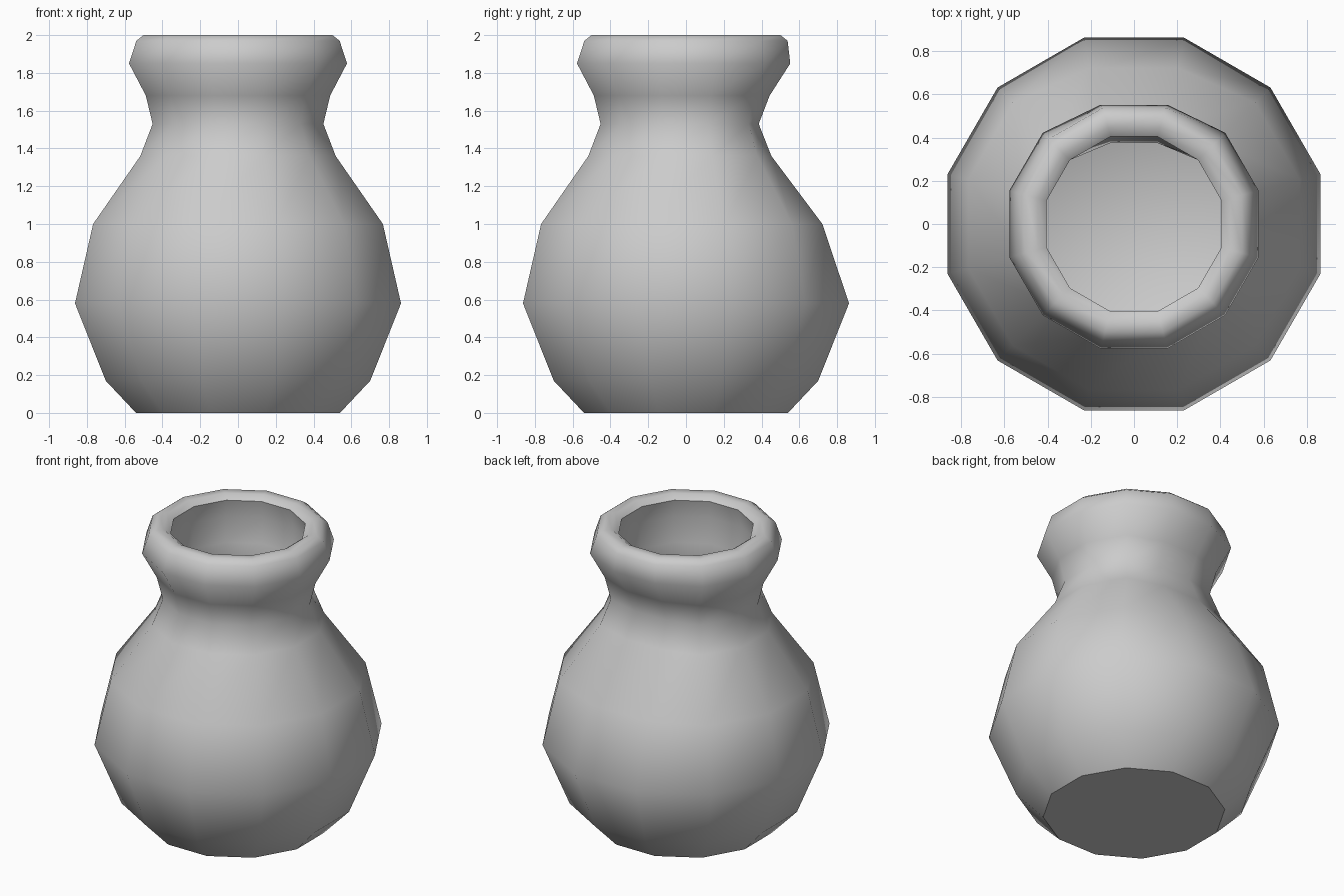
import bpy, bmesh, math

if "Cube" in bpy.data.objects:
    bpy.data.objects.remove(bpy.data.objects["Cube"])

SIDES = 12
# Profile as (height, distance to flat side, inward dent on the back)
OUTER = [(0, .54, 0), (.17, .70, 0), (.58, .863, 0), (1.0, .767, .045),
         (1.36, .517, .065), (1.53, .452, .067), (1.68, .488, .045),
         (1.85, .577, .025), (1.97, .538, 0), (2.0, .50, 0)]
INNER = [(2.0, .445, 0), (1.97, .405, 0), (1.85, .43, 0), (1.68, .415, 0),
         (1.53, .405, .03), (1.36, .46, .04), (1.0, .71, .04),
         (.58, .80, 0), (.2, .64, 0), (.08, .50, 0)]

bm = bmesh.new()


def ring(z, r, dent):
    R = r / math.cos(math.pi / SIDES)
    verts = []
    for i in range(SIDES):
        a = math.radians(15) + i * math.tau / SIDES
        x, y = R * math.cos(a), R * math.sin(a)
        if y > r * .9:          # the two back corners are pushed in
            y -= dent
        verts.append(bm.verts.new((x, y, z)))
    return verts


# Outer wall, rolled lip and cavity as one continuous skin
rings = [ring(*p) for p in OUTER + INNER]
for a, b in zip(rings, rings[1:]):
    for i in range(SIDES):
        j = (i + 1) % SIDES
        bm.faces.new((a[i], a[j], b[j], b[i]))

# Base and cavity floor
base = bm.faces.new(rings[0][::-1])
bm.faces.new(rings[-1])
bmesh.ops.recalc_face_normals(bm, faces=bm.faces[:])

# Smooth body, crisp base rim and mouth edge
for f in bm.faces:
    f.smooth = True
mouth = set(rings[len(OUTER) + 1])
for e in bm.edges:
    if e in base.edges[:] or all(v in mouth for v in e.verts):
        e.smooth = False

mesh = bpy.data.meshes.new("vase")
bm.to_mesh(mesh)
bm.free()
bpy.context.collection.objects.link(bpy.data.objects.new("vase", mesh))
